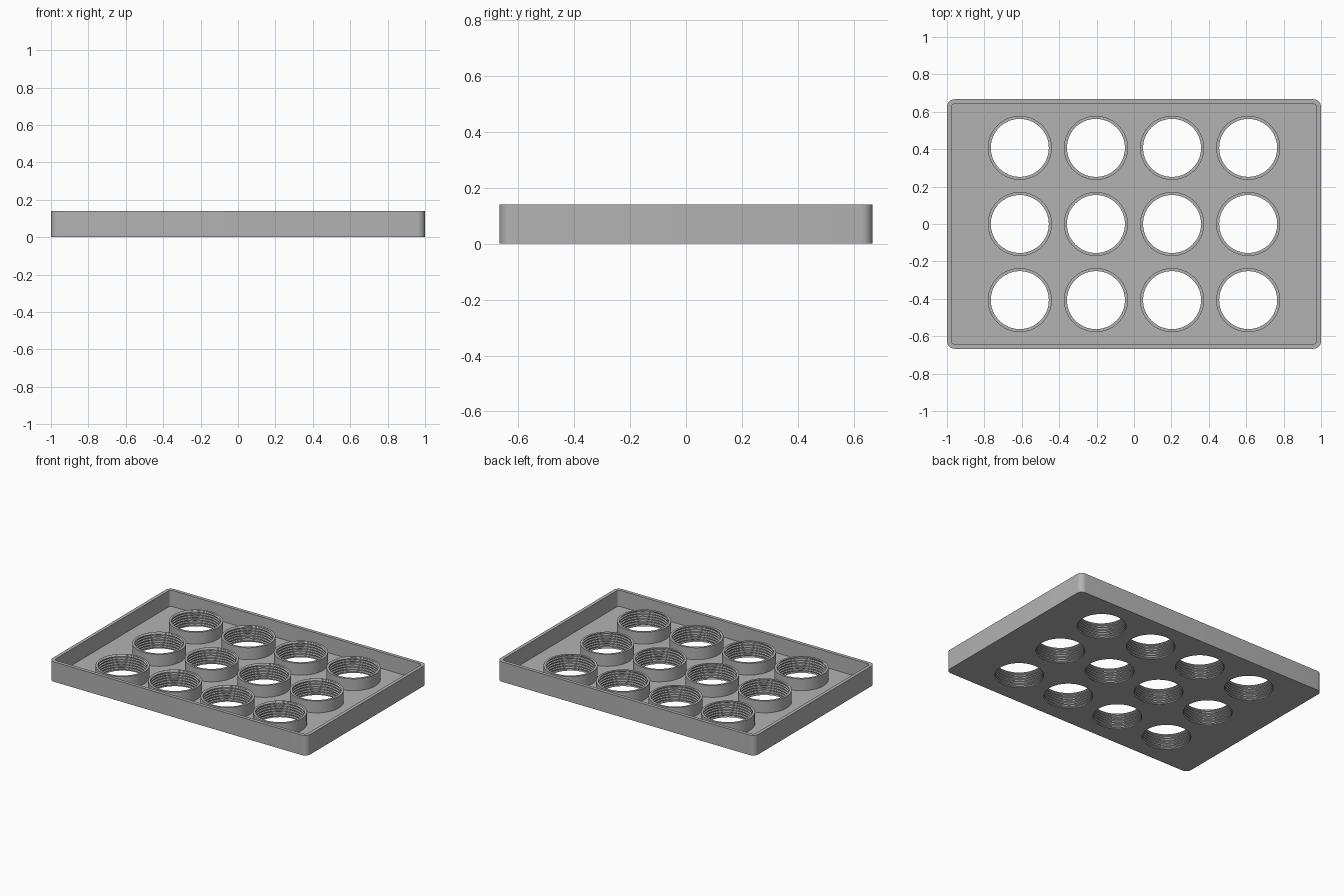
import bpy, bmesh, math

cube = bpy.data.objects.get("Cube")
if cube:
    bpy.data.objects.remove(cube)

HALF_X, HALF_Y, HEIGHT = 1.0, 0.667, 0.14
WALL, FLOOR = 0.024, 0.027
CUP_TOP, CUP_R, CREST, ROOT = 0.11, 0.171, 0.155, 0.163
PITCH, LIP, SEGS, STEPS = 0.018, 0.003, 64, 4
SPACING = 0.407

bm = bmesh.new()


def edge_loop(verts):
    """Edges joining a closed ring of vertices."""
    pairs = zip(verts, verts[1:] + verts[:1])
    return [bm.edges.get(p) or bm.edges.new(p) for p in pairs]


def bridge(a, b):
    """Quads between two closed rings of equal length."""
    n = len(a)
    for i in range(n):
        j = (i + 1) % n
        bm.faces.new((a[i], a[j], b[j], b[i]))


def rounded_ring(inset, z, radius, steps=8):
    """Ring of vertices around a rounded rectangle."""
    hx, hy = HALF_X - inset - radius, HALF_Y - inset - radius
    ring = []
    for q, (sx, sy) in enumerate(((1, 1), (-1, 1), (-1, -1), (1, -1))):
        for k in range(steps + 1):
            a = (q + k / steps) * math.pi / 2
            ring.append(bm.verts.new((sx * hx + radius * math.cos(a),
                                      sy * hy + radius * math.sin(a), z)))
    return ring


def circle(cx, cy, r, z):
    angles = [2 * math.pi * i / SEGS for i in range(SEGS)]
    return [bm.verts.new((cx + r * math.cos(a), cy + r * math.sin(a), z)) for a in angles]


def thread_radius(phase):
    """Trapezoid thread section: crest, slope, root, slope."""
    p = phase % 1 * 4
    depth = min(max(p - 1, 0), 1) if p < 3 else 4 - p
    return CREST + (ROOT - CREST) * depth


def threaded_cup(cx, cy):
    """Cup with a helical inner thread; returns its rings on the two floor faces."""
    low, high = circle(cx, cy, CREST, 0), circle(cx, cy, CREST, CUP_TOP)
    rim, foot = circle(cx, cy, CUP_R, CUP_TOP), circle(cx, cy, CUP_R, FLOOR)
    bridge(high, rim)
    bridge(rim, foot)
    turns = math.ceil(CUP_TOP / PITCH) + 1
    columns = []
    for i in range(SEGS + 1):
        t = i / SEGS
        a = 2 * math.pi * t
        col = [low[i % SEGS]]
        for row in range(-STEPS, turns * STEPS + 1):
            z = min(max((row / STEPS + t) * PITCH, LIP), CUP_TOP - LIP)
            r = thread_radius(z / PITCH - t)
            col.append(bm.verts.new((cx + r * math.cos(a), cy + r * math.sin(a), z)))
        columns.append(col + [high[i % SEGS]])
    for a, b in zip(columns, columns[1:]):
        for k in range(len(a) - 1):
            bm.faces.new((a[k], b[k], b[k + 1], a[k + 1]))
    return low, foot


# Outer wall, rim and inner wall
base = rounded_ring(0, 0, 0.04)
outer_top = rounded_ring(0, HEIGHT, 0.04)
inner_top = rounded_ring(WALL, HEIGHT, 0.02)
inner_floor = rounded_ring(WALL, FLOOR, 0.02)
for a, b in ((base, outer_top), (outer_top, inner_top), (inner_top, inner_floor)):
    bridge(a, b)

# Four by three threaded cups
under, over = edge_loop(base), edge_loop(inner_floor)
for ix in (-1.5, -0.5, 0.5, 1.5):
    for iy in (-1, 0, 1):
        low, foot = threaded_cup(ix * SPACING, iy * SPACING)
        under += edge_loop(low)
        over += edge_loop(foot)

# Underside and floor, filled around the holes
for edges in (under, over):
    bmesh.ops.triangle_fill(bm, use_beauty=True, use_dissolve=False, edges=edges)

bmesh.ops.remove_doubles(bm, verts=bm.verts[:], dist=0.00005)
bmesh.ops.recalc_face_normals(bm, faces=bm.faces[:])

mesh = bpy.data.meshes.new("threaded_tray")
bm.to_mesh(mesh)
bm.free()
tray = bpy.data.objects.new("threaded_tray", mesh)
bpy.context.collection.objects.link(tray)

# Grey plastic
grey = bpy.data.materials.new("grey")
grey.use_nodes = True
colour = (0.45, 0.45, 0.45, 1)
grey.diffuse_color = colour
grey.node_tree.nodes["Principled BSDF"].inputs["Base Color"].default_value = colour
mesh.materials.append(grey)

bpy.ops.object.select_all(action="DESELECT")
tray.select_set(True)
bpy.context.view_layer.objects.active = tray
bpy.ops.object.shade_smooth_by_angle(angle=math.radians(30))
